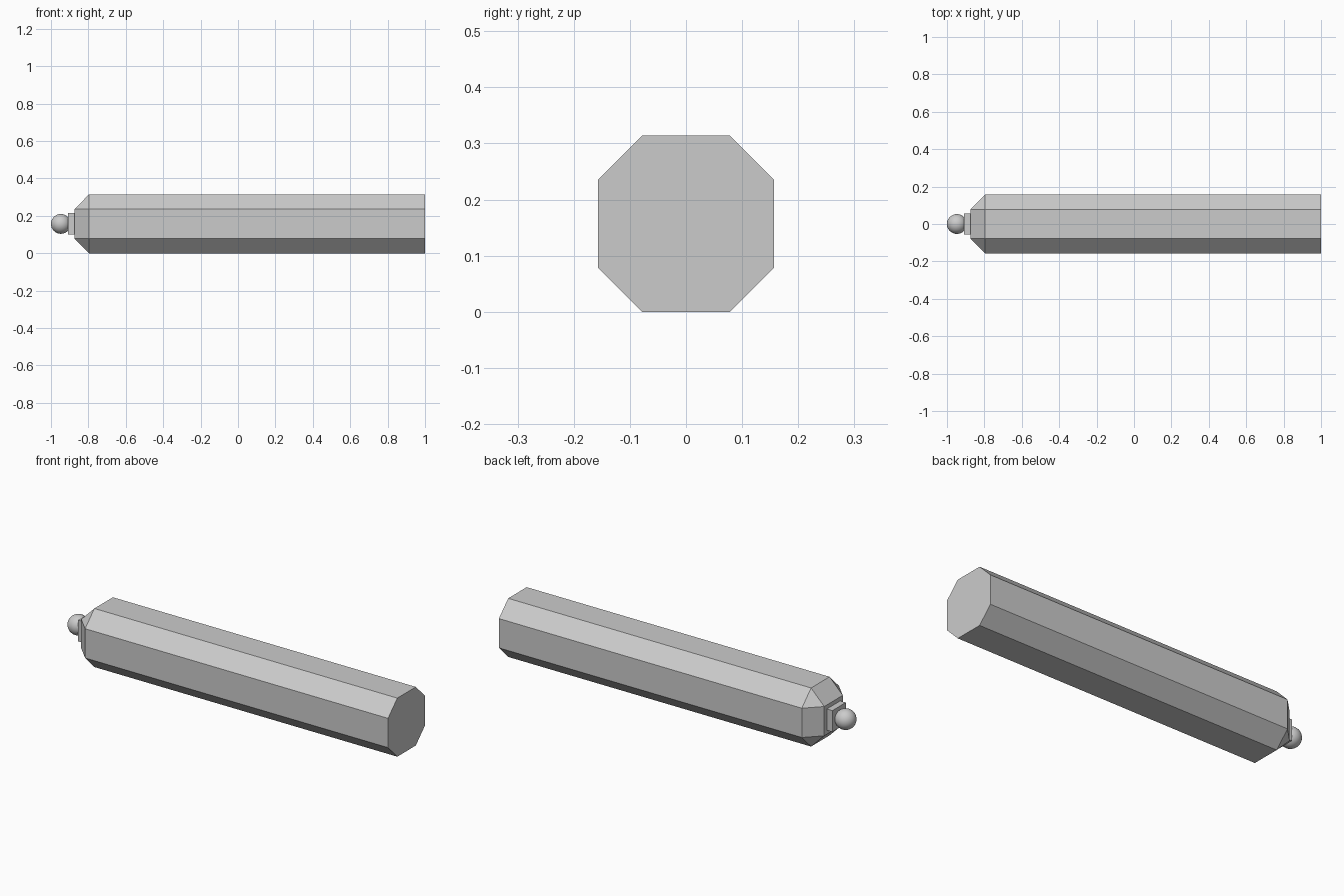
import bpy, bmesh
from mathutils import Matrix, Vector

if "Cube" in bpy.data.objects:
    bpy.data.objects.remove(bpy.data.objects["Cube"])

R = 0.157          # half width of the body, also its centre height
C = R / 2          # chamfer size


def make_object(name, bm):
    bmesh.ops.recalc_face_normals(bm, faces=bm.faces[:])
    mesh = bpy.data.meshes.new(name)
    bm.to_mesh(mesh)
    bm.free()
    obj = bpy.data.objects.new(name, mesh)
    bpy.context.collection.objects.link(obj)
    return obj


def box(name, x0, x1, half):
    bm = bmesh.new()
    bmesh.ops.create_cube(bm, size=1)
    for v in bm.verts:
        v.co = Vector((x0 + (v.co.x + 0.5) * (x1 - x0),
                       v.co.y * 2 * half, R + v.co.z * 2 * half))
    return make_object(name, bm)


# Octagonal body: flat rear, chamfered square nose
bm = bmesh.new()
octagon = [(-C, -R), (C, -R), (R, -C), (R, C), (C, R), (-C, R), (-R, C), (-R, -C)]
rear = [bm.verts.new((1.0, y, R + z)) for y, z in octagon]
front = [bm.verts.new((-0.797, y, R + z)) for y, z in octagon]
nose = [bm.verts.new((-0.875, y * C, R + z * C)) for y, z in [(-1, -1), (1, -1), (1, 1), (-1, 1)]]
bm.faces.new(rear)
bm.faces.new(nose)
for i in range(8):
    bm.faces.new((rear[i], rear[(i + 1) % 8], front[(i + 1) % 8], front[i]))
for i in range(4):
    j = (i + 1) % 4
    a, b, c = front[2 * i], front[2 * i + 1], front[(2 * i + 2) % 8]
    bm.faces.new((a, b, nose[j], nose[i]))
    bm.faces.new((b, c, nose[j]))
make_object("body", bm)

# Square mounting plate on the nose
box("nose_plate", -0.908, -0.873, 0.057)

# Rounded tip: dome that continues straight back into the plate
bm = bmesh.new()
bmesh.ops.create_uvsphere(bm, u_segments=32, v_segments=16, radius=0.053)
bmesh.ops.rotate(bm, verts=bm.verts[:], matrix=Matrix.Rotation(1.5707963, 3, 'Y'))
for v in bm.verts:
    v.co.x -= 0.947
    v.co.z += R
for f in bm.faces:
    f.smooth = True
make_object("tip_ball", bm)
